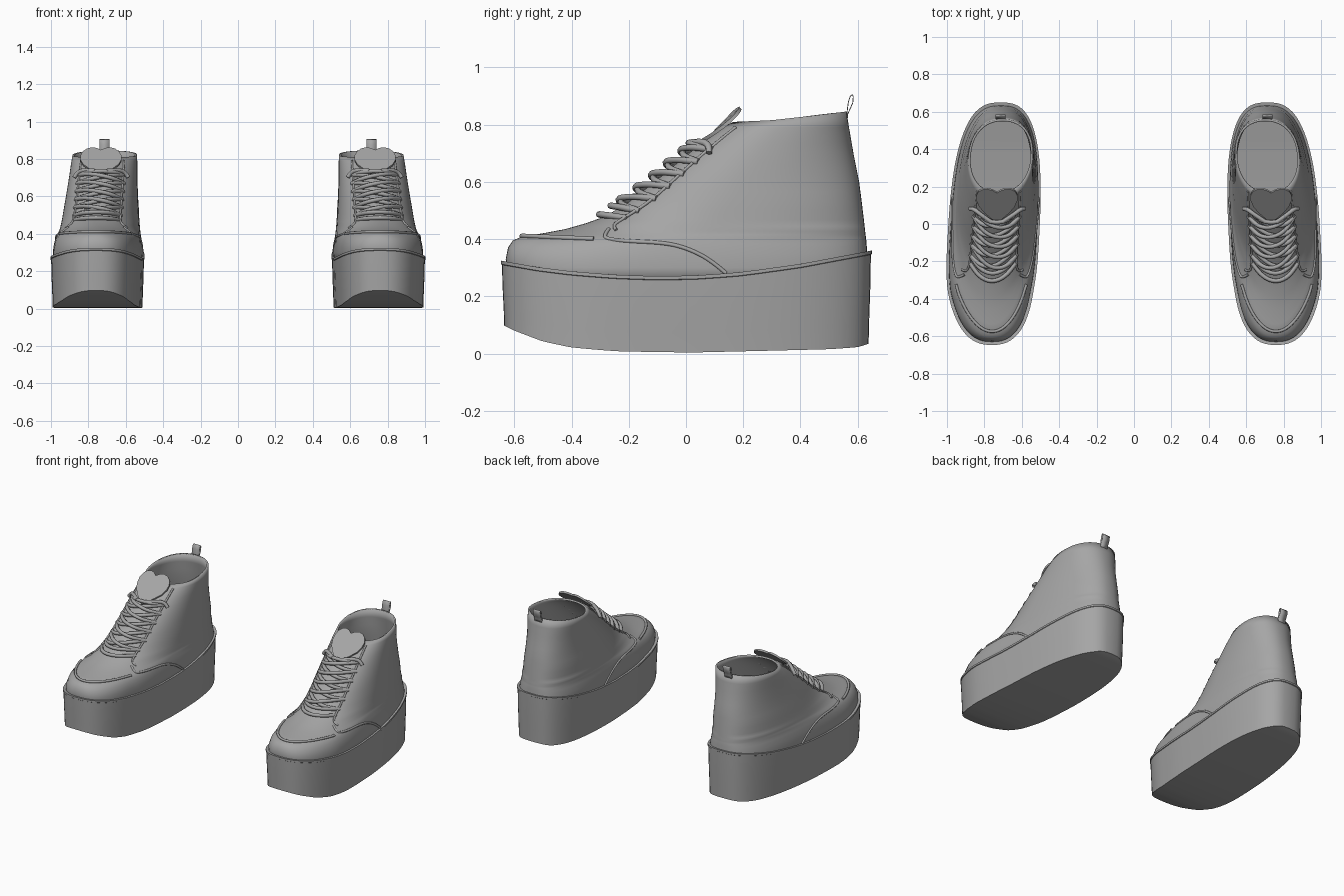
import bpy, bmesh, math
from mathutils import Vector

if "Cube" in bpy.data.objects:
    bpy.data.objects.remove(bpy.data.objects["Cube"])

N = 72
grey = bpy.data.materials.new("grey leather")
grey.diffuse_color = (0.38, 0.38, 0.38, 1)
grey.use_nodes = True
grey.node_tree.nodes["Principled BSDF"].inputs["Base Color"].default_value = grey.diffuse_color


def interp(table, v):
    """Linear lookup in a table of tuples, first item is the key."""
    if v <= table[0][0]:
        return table[0][1:]
    for a, b in zip(table, table[1:]):
        if v <= b[0]:
            f = (v - a[0]) / (b[0] - a[0])
            return tuple(p + (q - p) * f for p, q in zip(a[1:], b[1:]))
    return table[-1][1:]


def centre_x(y, z=0.3):
    return 0.748 - 0.055 * y - 0.08 * max(0, -y - 0.35) - 0.03 * max(0, z - 0.3)


def egg(t, z, front, back, mid, half, nf, nb):
    """Point on an egg-shaped outline, wide at y = mid."""
    c, s = math.cos(t), math.sin(t)
    n = nf if s < 0 else nb
    length = (mid - front) if s < 0 else (back - mid)
    y = mid + math.copysign(abs(s) ** (2 / n), s) * length
    x = math.copysign(abs(c) ** (2 / n), c) * half
    return Vector((centre_x(y, z) + x, y, z))


def finish(name, mesh, solid=0, angle=40):
    """Object with material, smooth shading and its mirrored twin."""
    ob = bpy.data.objects.new(name, mesh)
    bpy.context.collection.objects.link(ob)
    mesh.materials.clear()
    mesh.materials.append(grey)
    bpy.ops.object.select_all(action='DESELECT')
    ob.select_set(True)
    bpy.context.view_layer.objects.active = ob
    bpy.ops.object.shade_smooth_by_angle(angle=math.radians(angle))
    if solid:
        m = ob.modifiers.new("thickness", 'SOLIDIFY')
        m.thickness, m.offset = solid, -1
    ob.modifiers.new("other_foot", 'MIRROR').use_mirror_merge = False
    return ob


def loft(name, rings, caps, solid=0):
    bm = bmesh.new()
    vs = [[bm.verts.new(p) for p in r] for r in rings]
    for a, b in zip(vs, vs[1:]):
        for i in range(N):
            j = (i + 1) % N
            bm.faces.new((a[i], a[j], b[j], b[i]))
    if caps:  # strips from left to right
        for r in (vs[0], vs[-1]):
            for i in range(-N // 4, N // 4):
                idx = [i % N, (i + 1) % N, (N // 2 - i - 1) % N, (N // 2 - i) % N]
                bm.faces.new([r[k] for k in dict.fromkeys(idx)])
        bmesh.ops.recalc_face_normals(bm, faces=bm.faces)
    me = bpy.data.meshes.new(name)
    bm.to_mesh(me)
    bm.free()
    finish(name, me, solid)


def tubes(name, paths, radius):
    cu = bpy.data.curves.new(name, 'CURVE')
    cu.dimensions = '3D'
    cu.bevel_depth, cu.bevel_resolution = radius, 2
    cu.use_fill_caps = True
    cu.resolution_u = 3
    for path in paths:
        sp = cu.splines.new('NURBS')
        sp.points.add(len(path) - 1)
        for p, co in zip(sp.points, path):
            p.co = (*co, 1)
        sp.use_endpoint_u, sp.order_u = True, 3
    tmp = bpy.data.objects.new("tmp", cu)
    bpy.context.collection.objects.link(tmp)
    dg = bpy.context.evaluated_depsgraph_get()
    me = bpy.data.meshes.new_from_object(tmp.evaluated_get(dg))
    bpy.data.objects.remove(tmp)
    finish(name, me, angle=60)


# Platform sole: curved bottom with toe spring, dipping top edge with a lip
TOP = [(-.65, .325), (-.52, .302), (-.4, .287), (-.25, .275), (-.1, .27), (.05, .273),
       (.2, .285), (.4, .313), (.65, .36)]
BOTTOM = [(-.65, .105), (-.6, .08), (-.5, .042), (-.4, .021), (-.25, .008), (0, .003),
          (.3, .01), (.5, .015), (.6, .022), (.65, .038)]
ANGLES = [2 * math.pi * i / N for i in range(N)]


def sole_ring(grow, f, drop=0):
    out = []
    for t in ANGLES:
        p = egg(t, 0, -.647 - grow, .65 + grow, -.1, .245 + grow, 2.5, 2.8)
        lo, hi = interp(BOTTOM, p.y)[0], interp(TOP, p.y)[0]
        p.z = lo + (hi - lo) * f - drop
        out.append(p)
    return out


loft("platform_sole", [sole_ring(-.012, 0), sole_ring(-.010, .25), sole_ring(-.006, .6),
                       sole_ring(-.004, 1, .014), sole_ring(0, 1, .012), sole_ring(0, 1),
                       sole_ring(-.02, 1)], True)

# Upper: slices by height (z, front, back, widest y, half width, front and back roundness)
UP = [(.25, -.615, .63, -.1, .233, 2.5, 2.8), (.33, -.63, .635, -.08, .231, 2.5, 2.8),
      (.37, -.622, .632, -.04, .225, 2.4, 2.7), (.395, -.605, .63, 0, .219, 2.2, 2.6),
      (.41, -.57, .628, .06, .215, 2, 2.5), (.42, -.50, .627, .08, .212, 2, 2.5),
      (.435, -.42, .625, .1, .21, 2, 2.5), (.455, -.35, .623, .11, .207, 2, 2.4),
      (.48, -.28, .62, .13, .204, 2, 2.4), (.53, -.2, .614, .16, .199, 2, 2.4),
      (.6, -.11, .605, .2, .191, 2.1, 2.3), (.7, .01, .585, .28, .182, 2.2, 2.2),
      (.77, .1, .573, .33, .177, 2.2, 2.2), (.81, .165, .566, .36, .173, 2.2, 2.2),
      (.85, .2, .56, .37, .17, 2.2, 2.2)]
COLLAR = [(.15, .808), (.3, .815), (.45, .832), (.56, .845)]


def upper(t, z):
    return egg(t, z, *interp(UP, z))


levels = [.25, .3, .33, .35, .37, .383, .395, .403, .41, .415, .42, .428, .435, .445, .455,
          .467, .48, .505, .53, .565, .6, .65, .7, .735, .77, .79]
rings = [[upper(t, z) for t in ANGLES] for z in levels]
rings.append([upper(t, interp(COLLAR, upper(t, .82).y)[0]) for t in ANGLES])
loft("boot_upper", rings, False, solid=.012)


def on_side(y, z, side):
    """Point on the side wall of the upper."""
    f, b, mid, half, nf, nb = interp(UP, z)
    u, n = ((mid - y) / (mid - f), nf) if y < mid else ((y - mid) / (b - mid), nb)
    return Vector((centre_x(y, z) + side * half * max(0, 1 - u ** n) ** (1 / n), y, z))


def on_front(dx, z, off=0):
    """Point on the front slope of the upper, lifted off it."""
    f, b, mid, half, n, _ = interp(UP, z)
    y = mid - (mid - f) * max(0, 1 - (abs(dx) / half) ** n) ** (1 / n)
    return Vector((centre_x(y, z) + dx, y - off * .7, z + off * .7))


# Toe seam, quarter panel edges and throat edges
seam = []
for i in range(33):
    t = 1.5 * math.pi + (i - 16) / 16 * 1.02
    p = upper(t, .398 + .010 * math.cos((i - 16) / 16 * math.pi / 2))
    seam.append(p + Vector((0, 0, .003)))
tubes("toe_seam", [seam], .008)

panel = [(-.27, .435), (-.285, .415), (-.28, .4), (-.2, .392), (-.1, .388), (-.03, .378),
         (.04, .352), (.1, .315), (.14, .28)]
tubes("panel_edges", [[on_side(y, z, s) for y, z in panel] for s in (-1, 1)], .007)
tubes("throat_edges", [[on_front(s * dx, z, .002) for dx, z in
      ((.165, .43), (.14, .445), (.125, .47), (.122, .53), (.12, .6), (.118, .7), (.115, .79))]
      for s in (-1, 1)], .006)


# Crossed laces, bottom loop and loose ends
def lace(x0, z0, x1, z1, lift=.028):
    return [on_front(x0 + (x1 - x0) * k / 8, z0 + (z1 - z0) * k / 8,
                     -.004 + lift * math.sin(math.pi * k / 8) ** .6) for k in range(9)]


laces = [lace(-.125, .475, .125, .475, .02), lace(-.125, .5, .125, .5)]
for k in range(5):
    z = .5 + k * .043
    for s in (-1, 1):
        laces.append(lace(-s * .125, z, s * .125, z + .043, .026 + .006 * s))
laces.append(lace(-.12, .715, .12, .715, .034))
for s in (-1, 1):
    laces.append([on_front(s * .03, .715, .03), on_front(s * .09, .725, .025),
                  on_front(s * .13, .715, .02), on_front(s * .145, .69, .016)])
tubes("laces", laces, .0115)

# Heart-shaped tongue tip lying on the slope
half = [(.03, .025), (.065, .06), (.095, .1), (.109, .14), (.11, .175), (.098, .205),
        (.075, .225), (.048, .23), (.022, .222)]
outline = [(0, 0)] + half + [(0, .205)] + [(-x, v) for x, v in reversed(half)]
bm = bmesh.new()
up, out = Vector((0, .765, .644)), Vector((0, -.644, .765))
base = Vector((.733, .012, .712))
face = bm.faces.new([bm.verts.new(base + Vector((x, 0, 0)) + up * v
                                  + out * (.006 - 1.2 * x * x)) for x, v in outline])
ext = bmesh.ops.extrude_face_region(bm, geom=[face])
bmesh.ops.translate(bm, vec=-out * .012,
                    verts=[g for g in ext['geom'] if isinstance(g, bmesh.types.BMVert)])
bmesh.ops.recalc_face_normals(bm, faces=bm.faces)
mesh = bpy.data.meshes.new("tongue")
bm.to_mesh(mesh)
bm.free()
finish("tongue", mesh)

# Heel pull tab: a ribbon loop
loop = [(.560, .825), (.562, .85), (.566, .88), (.573, .9), (.581, .906), (.586, .898),
        (.584, .875), (.575, .855), (.566, .835), (.565, .82)]
bm = bmesh.new()
rows = [[bm.verts.new((x, y, z)) for x in (.686, .741)] for y, z in loop]
for a, b in zip(rows, rows[1:]):
    bm.faces.new((a[0], a[1], b[1], b[0]))
mesh = bpy.data.meshes.new("pull_tab")
bm.to_mesh(mesh)
bm.free()
finish("pull_tab", mesh, solid=.003)
